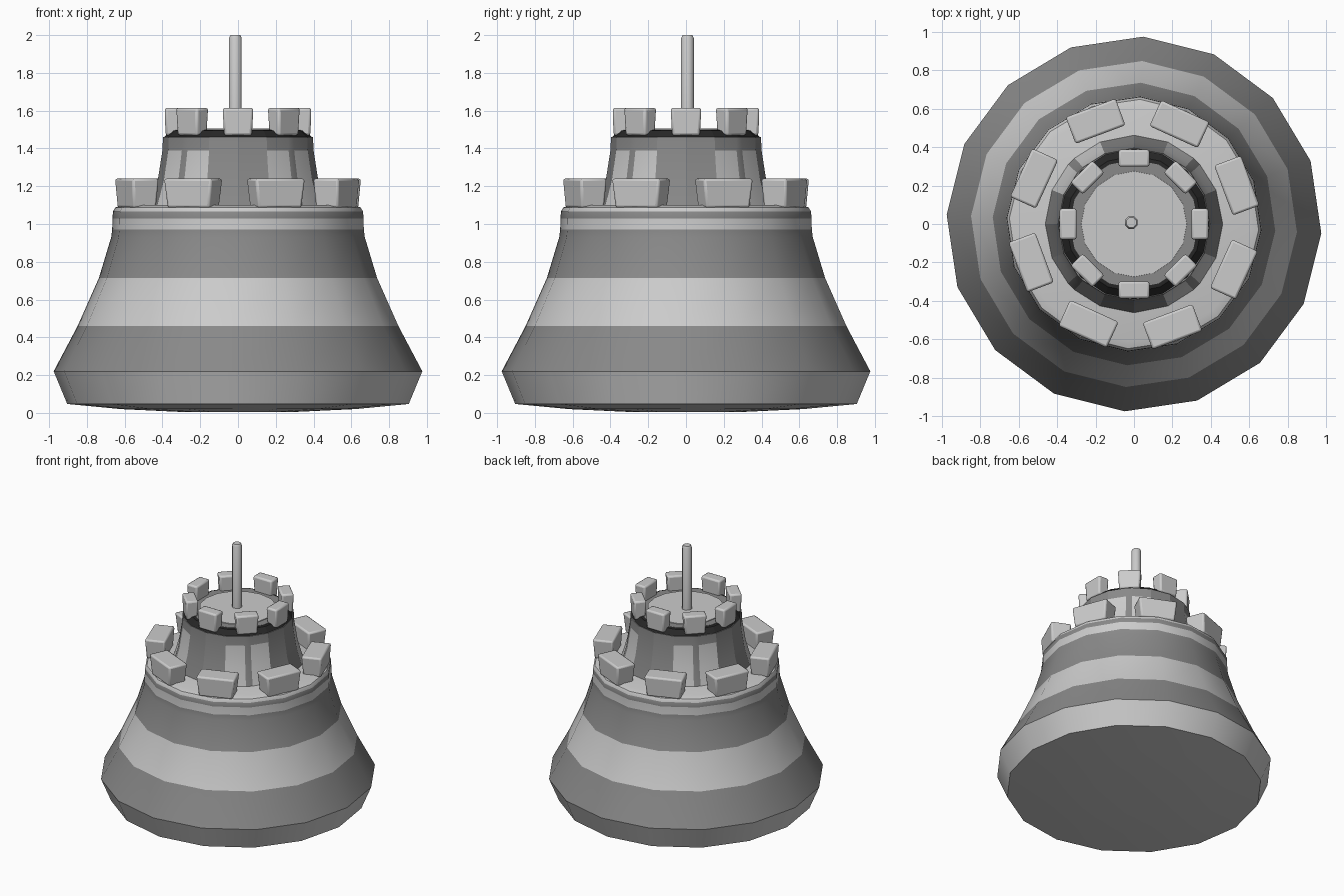
import bpy, bmesh
from math import radians, sin, cos, pi
from mathutils import Matrix, Vector

if "Cube" in bpy.data.objects:
    bpy.data.objects.remove(bpy.data.objects["Cube"])


def material(name, v):
    m = bpy.data.materials.new(name)
    m.diffuse_color = (v, v, v, 1)
    m.use_nodes = True
    m.node_tree.nodes["Principled BSDF"].inputs["Base Color"].default_value = m.diffuse_color
    return m


LIGHT = material("light_grey", 0.8)
DARK = material("dark_grey", 0.25)
BLACK = material("black", 0.02)


def finish(bm, name, angle):
    bmesh.ops.recalc_face_normals(bm, faces=bm.faces[:])
    me = bpy.data.meshes.new(name)
    bm.to_mesh(me)
    bm.free()
    for m in (LIGHT, DARK, BLACK):
        me.materials.append(m)
    ob = bpy.data.objects.new(name, me)
    bpy.context.collection.objects.link(ob)
    bpy.ops.object.select_all(action='DESELECT')
    ob.select_set(True)
    bpy.context.view_layer.objects.active = ob
    bpy.ops.object.shade_smooth_by_angle(angle=radians(angle))
    return ob


def lathe(name, profile, angles, colour, smooth=40, centre=(0, 0)):
    """Revolve (radius, z) points; colour(band, column) gives the slot."""
    bm = bmesh.new()
    n = len(angles)
    rings = [[bm.verts.new((centre[0] + r * cos(radians(a)),
                            centre[1] + r * sin(radians(a)), z))
              for a in angles] for r, z in profile]
    for b in range(len(rings) - 1):
        for i in range(n):
            j = (i + 1) % n
            f = bm.faces.new((rings[b][i], rings[b][j],
                              rings[b + 1][j], rings[b + 1][i]))
            f.material_index = colour(b, i)
    # flat caps
    for ring, b in ((rings[0], 0), (rings[-1], len(rings) - 2)):
        bm.faces.new(ring).material_index = colour(b, 0)
    return finish(bm, name, smooth)


def block_ring(name, radius, first, size, z0, z1, taper):
    """Eight outward-facing blocks, narrower at the foot."""
    bm = bmesh.new()
    for k in range(8):
        turn = Matrix.Rotation(radians(first + 45 * k), 4, 'Z')
        made = bmesh.ops.create_cube(bm, size=1)["verts"]
        for v in made:
            s = 1 if v.co.z > 0 else taper
            p = Vector((radius + v.co.x * size[0] * s,
                        v.co.y * size[1] * s, z1 if v.co.z > 0 else z0))
            v.co = turn @ p
    ob = finish(bm, name, 40)
    bev = ob.modifiers.new("soft_edges", 'BEVEL')
    bev.width = 0.013
    bev.segments = 2
    return ob


# Flared banded body
sides = [-2.8 + 22.5 * i for i in range(16)]
body = [(0.3, 0.005), (0.62, 0.02), (0.905, 0.047), (0.977, 0.22),
        (0.85, 0.46), (0.737, 0.715), (0.672, 0.93), (0.667, 0.97),
        (0.665, 1.03), (0.663, 1.065), (0.65, 1.088), (0.61, 1.10)]
body_dark = {3, 5, 6, 8}
lathe("banded_body", body, sides, lambda b, i: int(b in body_dark))

# Striped upper drum with dark collar
columns = [90 * q + a for q in range(4) for a in (0, 22.5, 42, 48, 67.5)]
drum = [(0.465, 1.09), (0.425, 1.23), (0.40, 1.39), (0.397, 1.46)]
lathe("striped_drum", drum, columns,
      lambda b, i: 0 if b < 2 and i % 5 in (1, 3) else 1, 15)

# Black sloping rim, dark ledge and light top plate
rim = [(0.392, 1.46), (0.355, 1.495), (0.335, 1.498)]
around = [22.5 * i for i in range(16)]
lathe("black_rim", rim, around, lambda b, i: 2, 15)
lathe("dark_ledge", [(0.335, 1.47), (0.335, 1.50)], around, lambda b, i: 1)
lathe("top_plate", [(0.277, 1.48), (0.275, 1.505)], around, lambda b, i: 0)

# Battlement blocks on both levels
block_ring("deck_blocks", 0.572, 20.5, (0.15, 0.28), 1.085, 1.24, 0.88)
block_ring("rim_blocks", 0.343, 0, (0.09, 0.163), 1.468, 1.615, 0.9)

# Thin central pole
lathe("pole", [(0.036, 1.48), (0.036, 1.985), (0.028, 2.0)],
      [22.5 + 45 * i for i in range(8)], lambda b, i: 0, 50, (-0.014, 0.008))
